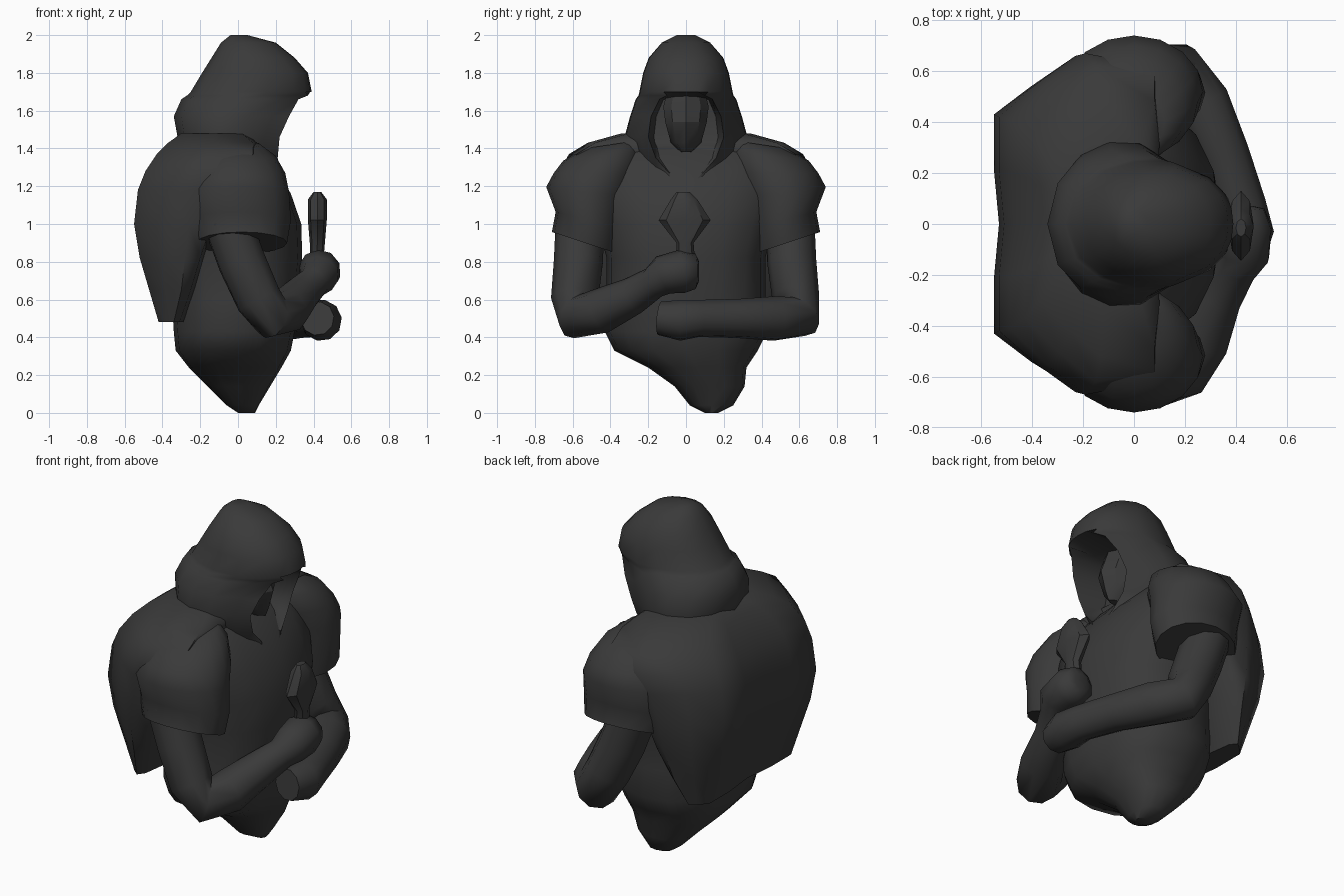
import bpy, bmesh, math
from mathutils import Vector, Quaternion

if "Cube" in bpy.data.objects:
    bpy.data.objects.remove(bpy.data.objects["Cube"])

mat = bpy.data.materials.new("charcoal")
mat.diffuse_color = (0.042, 0.042, 0.042, 1)
mat.use_nodes = True
mat.node_tree.nodes["Principled BSDF"].inputs["Base Color"].default_value = mat.diffuse_color


def loft(name, rings, angle=60):
    """Skin a list of equal-length point rings and cap both ends."""
    bm = bmesh.new()
    vr = [[bm.verts.new(p) for p in r] for r in rings]
    n = len(vr[0])
    for a, b in zip(vr, vr[1:]):
        for i in range(n):
            j = (i + 1) % n
            bm.faces.new((a[i], a[j], b[j], b[i]))
    bm.faces.new(vr[0][::-1])
    bm.faces.new(vr[-1])
    bmesh.ops.recalc_face_normals(bm, faces=bm.faces[:])
    me = bpy.data.meshes.new(name)
    bm.to_mesh(me)
    bm.free()
    ob = bpy.data.objects.new(name, me)
    bpy.context.collection.objects.link(ob)
    me.materials.append(mat)
    bpy.ops.object.select_all(action='DESELECT')
    ob.select_set(True)
    bpy.context.view_layer.objects.active = ob
    bpy.ops.object.shade_smooth_by_angle(angle=math.radians(angle))
    return ob


def oval(x0, x1, y0, y1, z, slope=0, p=2.0, n=16):
    """Superellipse ring filling a box, optionally tilted along y."""
    pts = []
    for i in range(n):
        t = 2 * math.pi * i / n
        c, s = math.cos(t), math.sin(t)
        c = math.copysign(abs(c) ** (2 / p), c)
        s = math.copysign(abs(s) ** (2 / p), s)
        y = s * (y1 - y0) / 2
        pts.append(((x0 + x1) / 2 + c * (x1 - x0) / 2, (y0 + y1) / 2 + y, z + slope * y))
    return pts


def tube(name, path, n=10):
    """Round limb through (x, y, z, radius) stations."""
    c = [Vector(p[:3]) for p in path]
    rings, q, prev = [], Quaternion(), Vector((0, 0, 1))
    for i, p in enumerate(path):
        t = (c[min(i + 1, len(c) - 1)] - c[max(i - 1, 0)]).normalized()
        q = prev.rotation_difference(t) @ q
        prev = t
        rings.append([c[i] + q @ Vector((p[3] * math.cos(a), p[3] * math.sin(a), 0))
                      for a in (2 * math.pi * k / n for k in range(n))])
    return loft(name, rings)


def mirrored(half):
    """Complete a half outline that starts and ends on y = 0."""
    return half + [(x, -y, z) for x, y, z in half[-2:0:-1]]


# Torso, tapering to an off-centre point
torso = [(0, .09, .1, .17, 0), (-.06, .11, .02, .25, .04), (-.16, .17, -.06, .31, .14),
         (-.26, .23, -.2, .32, .24), (-.33, .28, -.38, .38, .33), (-.34, .3, -.43, .43, .43),
         (-.35, .32, -.42, .42, .6), (-.38, .34, -.42, .42, .82), (-.4, .335, -.47, .47, 1.0),
         (-.4, .28, -.52, .52, 1.16), (-.38, .21, -.54, .54, 1.28), (-.32, .12, -.5, .5, 1.38),
         (-.26, .03, -.36, .36, 1.45), (-.15, -.04, -.2, .2, 1.49)]
loft("torso", [oval(*r, p=2.4) for r in torso])

# Cape: back x, back half width, side x, side half width, front x, z
cape = [(-.42, .38, -.34, .46, -.31, .48), (-.47, .4, -.3, .54, -.25, .65),
        (-.52, .42, -.28, .6, -.2, .82), (-.55, .43, -.26, .63, -.14, 1.0),
        (-.53, .42, -.23, .66, -.08, 1.18), (-.49, .41, -.19, .67, .02, 1.28),
        (-.43, .37, -.15, .62, .08, 1.37), (-.37, .3, -.13, .52, .08, 1.43),
        (-.3, .2, -.12, .34, .02, 1.48)]
loft("cape", [mirrored([(xb + .02, 0, z), (xb, yb * .5, z), (xb, yb, z),
                        ((xb + xs) / 2, yb * .45 + ys * .55, z), (xs, ys, z),
                        (xf, ys - .04, z), (xf + .02, ys * .6, z), (xf, 0, z)])
              for xb, yb, xs, ys, xf, z in cape])

# Draped short sleeves with slanted hems
sleeve = [(-.22, .26, .36, .71, .9, .33), (-.26, .28, .34, .69, 1.02, .25),
          (-.27, .27, .3, .74, 1.17, .12), (-.24, .25, .26, .7, 1.27, 0),
          (-.2, .2, .24, .65, 1.36, -.12), (-.14, .12, .26, .54, 1.42, -.15)]
for side, label in ((1, "left"), (-1, "right")):
    loft(label + "_sleeve", [[(x, y * side, z) for x, y, z in oval(*r)] for r in sleeve])

# Arms crossing the front, one with a raised fist
tube("right_arm", [(-.06, -.56, 1.02, .13), (.02, -.57, .8, .13), (.11, -.59, .6, .125),
                   (.18, -.58, .51, .12), (.26, -.45, .54, .12), (.33, -.28, .62, .1),
                   (.4, -.17, .69, .085), (.43, -.12, .73, .105), (.43, -.02, .75, .115),
                   (.42, .05, .75, .095), (.42, .07, .75, .05)])
tube("left_arm", [(-.06, .55, 1.02, .13), (.02, .56, .8, .13), (.1, .58, .62, .125),
                  (.16, .6, .51, .12), (.26, .47, .5, .12), (.35, .27, .5, .105),
                  (.42, .07, .5, .1), (.44, -.03, .49, .11), (.42, -.14, .5, .09)])

# Hilt held in the fist
hilt = [(.38, .45, -.05, .05, .78), (.38, .46, -.05, .04, .9), (.37, .47, -.145, .13, 1.02),
        (.37, .47, -.08, .06, 1.13), (.4, .44, -.05, .02, 1.17)]
loft("hilt", [oval(*r, n=8) for r in hilt], 35)


# Hood: back x, front x, half width, opening half width (0 = closed), recess x, z
def hood_ring(xb, xf, w, o, d, z):
    cx, a = (xb + xf) / 2, (xf - xb) / 2
    half = [(d, 0, z), (d, o * .85, z), (xf, o, z)] if o else []
    for deg in ([] if o else [0, 12, 26]) + [45, 75, 100, 125, 150, 180]:
        t = math.radians(deg)
        half.append((cx + a * math.cos(t), w * math.sin(t) ** .9 if 0 < deg < 180 else 0, z))
    return mirrored(half)


hood = [(-.2, .24, .17, 0, 0, 1.22), (-.24, .22, .22, .09, .2, 1.27),
        (-.3, .21, .29, .16, .12, 1.35), (-.32, .22, .33, .2, .06, 1.46),
        (-.34, .27, .3, .185, .05, 1.57), (-.3, .32, .27, .14, .05, 1.66),
        (-.27, .37, .255, .1, .2, 1.68), (-.25, .39, .25, 0, 0, 1.7),
        (-.19, .37, .23, 0, 0, 1.8), (-.14, .3, .2, 0, 0, 1.88),
        (-.09, .2, .13, 0, 0, 1.96), (-.04, .05, .05, 0, 0, 2.0)]
loft("hood", [hood_ring(*r) for r in hood])

# Angular face hidden in the hood
face = [(.0, .18, -.03, .03, 1.38), (.0, .2, -.08, .08, 1.43), (.0, .23, -.11, .11, 1.54),
        (.0, .2, -.12, .12, 1.62), (.0, .17, -.1, .1, 1.7)]
loft("face", [oval(*r, p=1.6, n=8) for r in face], 30)
